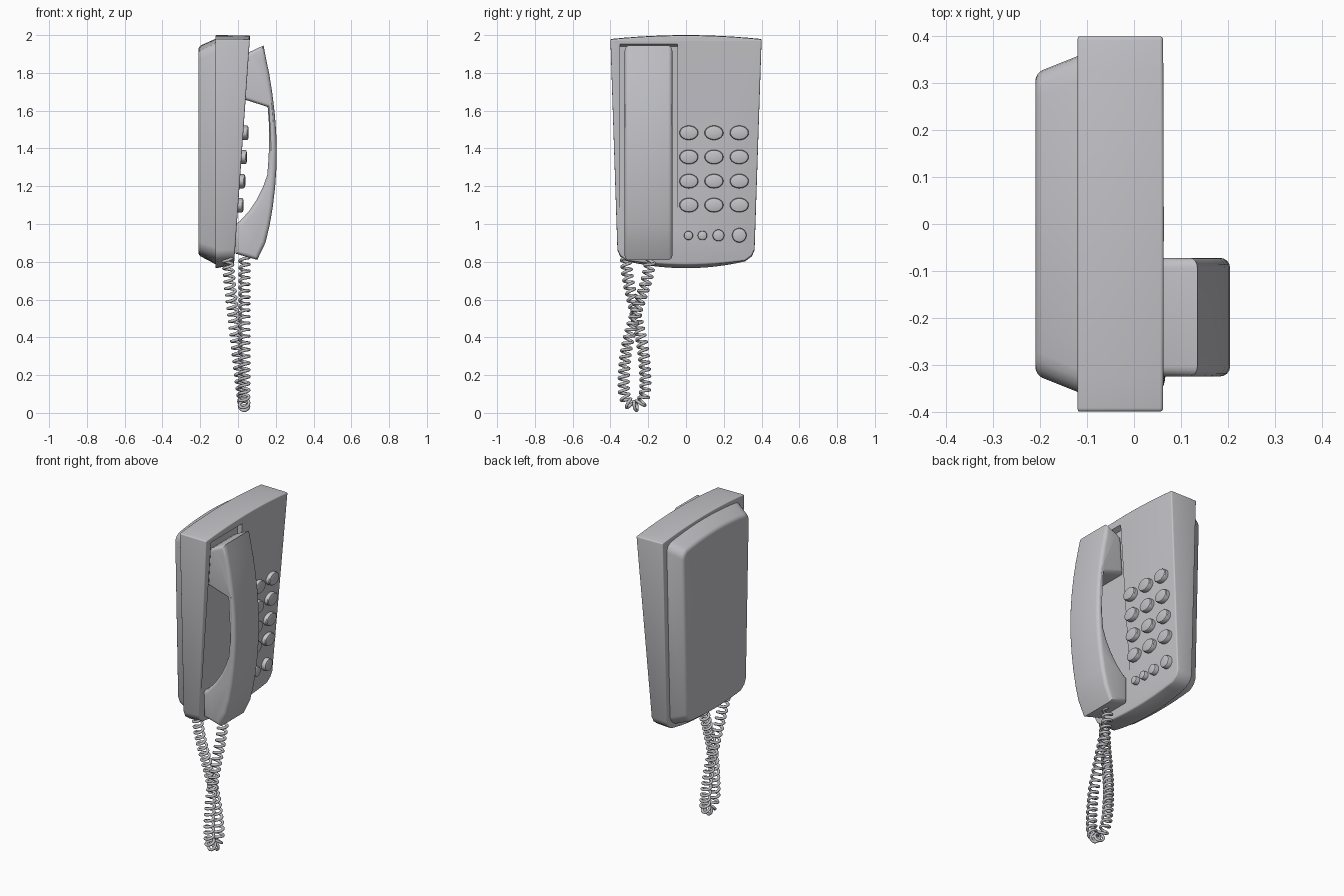
import bpy, bmesh, math
from mathutils import Vector

if "Cube" in bpy.data.objects:
    bpy.data.objects.remove(bpy.data.objects["Cube"])

grey = bpy.data.materials.new("light_grey_plastic")
grey.diffuse_color = (0.55, 0.55, 0.58, 1)
grey.use_nodes = True
grey.node_tree.nodes["Principled BSDF"].inputs["Base Color"].default_value = grey.diffuse_color


def make(name, bm, angle=35):
    bmesh.ops.recalc_face_normals(bm, faces=bm.faces[:])
    me = bpy.data.meshes.new(name)
    bm.to_mesh(me)
    bm.free()
    me.materials.append(grey)
    ob = bpy.data.objects.new(name, me)
    bpy.context.collection.objects.link(ob)
    smooth(ob, angle)
    return ob


def smooth(ob, angle=35):
    bpy.ops.object.select_all(action='DESELECT')
    ob.select_set(True)
    bpy.context.view_layer.objects.active = ob
    bpy.ops.object.shade_smooth_by_angle(angle=math.radians(angle))


def loft(ring_a, ring_b, bevel_a=0, bevel_b=0):
    """Solid between two matching rings, with rounded end rims."""
    bm = bmesh.new()
    a = [bm.verts.new(p) for p in ring_a]
    b = [bm.verts.new(p) for p in ring_b]
    n = len(a)
    caps = [bm.faces.new(a), bm.faces.new(b)]
    for i in range(n):
        j = (i + 1) % n
        bm.faces.new((a[i], a[j], b[j], b[i]))
    rims = [(list(c.edges), w) for c, w in zip(caps, (bevel_a, bevel_b))]
    bmesh.ops.recalc_face_normals(bm, faces=bm.faces[:])
    for edges, w in rims:
        if w:
            bmesh.ops.bevel(bm, geom=edges, offset=w, segments=4, profile=0.5,
                            affect='EDGES', clamp_overlap=True)
    return bm


def outline(wt, wb, zt, zc, zb, r):
    """Tapered housing outline (y, z): arched top, bowed bottom."""
    half = [(t / 6 * (wt - r), zt - 0.02 * (t / 6) ** 2) for t in range(6)]
    for k in range(5):
        a = k * math.pi / 8
        half.append((wt - r + r * math.sin(a), zt - 0.02 - r + r * math.cos(a)))
    half += [(wb, zc), (wb - 0.015, zc - 0.032), (wb - 0.05, zc - 0.058)]
    z1 = zc - 0.058
    half += [((wb - 0.05) * t / 6, zb + (z1 - zb) * (t / 6) ** 2) for t in range(5, -1, -1)]
    return half + [(-y, z) for y, z in half[-2:0:-1]]


def face_x(z):
    """Front panel slope."""
    return 0.062 + 0.0702 * (z - 1.97)


# front shell
back = [(-0.12, y, z) for y, z in outline(0.40, 0.363, 2.0, 0.86, 0.765, 0.008)]
front = [(face_x(z), y, z) for y, z in outline(0.40, 0.363, 1.998, 0.865, 0.785, 0.008)]
shell = make("front_shell", loft(back, front, 0.005, 0.022))

# shallow handset well, cut into the shell
well = [(face_x(0.93) + 0.002, 0.93), (face_x(1.15) - 0.012, 1.15), (face_x(1.6) - 0.026, 1.6),
        (face_x(1.94) - 0.03, 1.94), (face_x(1.96) + 0.02, 1.96), (0.3, 1.96), (0.3, 0.93)]
cutter = make("well_cutter", loft([(x, -0.35, z) for x, z in well],
                                  [(x, -0.045, z) for x, z in well]))
cutter.hide_render = True
mod = shell.modifiers.new("well", 'BOOLEAN')
mod.operation = 'DIFFERENCE'
mod.object = cutter
mod.solver = 'EXACT'
bpy.context.view_layer.objects.active = shell
bpy.ops.object.modifier_apply(modifier="well")
bpy.data.objects.remove(cutter)
smooth(shell)

# back plate
base = [(-0.115, y, z) for y, z in outline(0.36, 0.33, 1.982, 0.875, 0.785, 0.05)]
rear = [(-0.21, y, z) for y, z in outline(0.322, 0.295, 1.94, 0.905, 0.835, 0.05)]
make("back_plate", loft(base, rear, 0, 0.016))

# handset
profile = [(0.03, 1.89), (0.06, 1.91), (0.135, 1.945), (0.15, 1.87), (0.166, 1.79), (0.182, 1.69),
           (0.194, 1.59), (0.202, 1.49), (0.205, 1.39), (0.203, 1.29), (0.196, 1.19),
           (0.184, 1.09), (0.167, 0.99), (0.145, 0.90), (0.102, 0.81), (0.05, 0.825),
           (-0.012, 0.843), (-0.015, 1.0), (0.01, 1.015), (0.06, 1.07), (0.10, 1.13),
           (0.13, 1.19), (0.155, 1.26), (0.162, 1.35), (0.165, 1.45), (0.163, 1.54),
           (0.157, 1.62), (0.015, 1.665)]
make("handset", loft([(x, -0.325, z) for x, z in profile],
                     [(x, -0.072, z) for x, z in profile], 0.022, 0.022))


# keypad buttons
def button(name, y, z, ry, rz):
    bm = bmesh.new()
    n, x0 = 28, face_x(z)
    rings = []
    for dx, s in ((-0.01, 1), (0.02, 1), (0.025, 0.92), (0.029, 0.6)):
        rings.append([bm.verts.new((x0 + dx, y + ry * s * math.cos(2 * math.pi * i / n),
                                    z + rz * s * math.sin(2 * math.pi * i / n))) for i in range(n)])
    for a, b in zip(rings, rings[1:]):
        for i in range(n):
            j = (i + 1) % n
            bm.faces.new((a[i], a[j], b[j], b[i]))
    bm.faces.new(rings[0])
    bm.faces.new(rings[-1])
    make(name, bm)


for r, z in enumerate((1.483, 1.355, 1.227, 1.10)):
    for c, y in enumerate((0.015, 0.148, 0.282)):
        button(f"key_{r}_{c}", y, z, 0.05, 0.038)
for i, (y, rad) in enumerate(((0.013, 0.024), (0.087, 0.025), (0.172, 0.031), (0.282, 0.038))):
    button(f"function_key_{i}", y, 0.939 + 0.1 * (rad - 0.024), rad, rad)

# coiled cord: smooth centre path, helix around it
path = [(-0.055, -0.32, 0.82), (-0.045, -0.305, 0.70), (-0.025, -0.265, 0.52),
        (-0.005, -0.228, 0.34), (0.015, -0.215, 0.16), (0.027, -0.228, 0.07),
        (0.032, -0.272, 0.036), (0.033, -0.318, 0.07), (0.034, -0.33, 0.16),
        (0.034, -0.315, 0.34), (0.034, -0.268, 0.52), (0.034, -0.21, 0.70), (0.034, -0.185, 0.83)]
path = [Vector(p) for p in path]
ext = [path[0] * 2 - path[1]] + path + [path[-1] * 2 - path[-2]]
fine = []
for i in range(1, len(ext) - 2):
    p0, p1, p2, p3 = ext[i - 1:i + 3]
    for k in range(80):
        t = k / 80
        fine.append(0.5 * (2 * p1 + (p2 - p0) * t + (2 * p0 - 5 * p1 + 4 * p2 - p3) * t * t
                           + (3 * p1 - p0 - 3 * p2 + p3) * t ** 3))
coil, dist, mark = [], 0.0, 0.0
PITCH, STEPS, RADIUS = 0.036, 14, 0.025
for a, b in zip(fine, fine[1:]):
    seg = (b - a).length
    tan = (b - a).normalized()
    side = Vector((1, 0, 0))
    side = (side - tan * side.dot(tan)).normalized()
    up = tan.cross(side)
    while mark < dist + seg:
        ang = 2 * math.pi * mark / PITCH
        coil.append(a + tan * (mark - dist) + (side * math.cos(ang) + up * math.sin(ang)) * RADIUS)
        mark += PITCH / STEPS
    dist += seg
cu = bpy.data.curves.new("coiled_cord", 'CURVE')
cu.dimensions = '3D'
cu.bevel_depth = 0.008
cu.bevel_resolution = 2
cu.use_fill_caps = True
sp = cu.splines.new('POLY')
sp.points.add(len(coil) - 1)
for pt, co in zip(sp.points, coil):
    pt.co = (*co, 1)
sp.use_smooth = True
cu.materials.append(grey)
bpy.context.collection.objects.link(bpy.data.objects.new("coiled_cord", cu))
